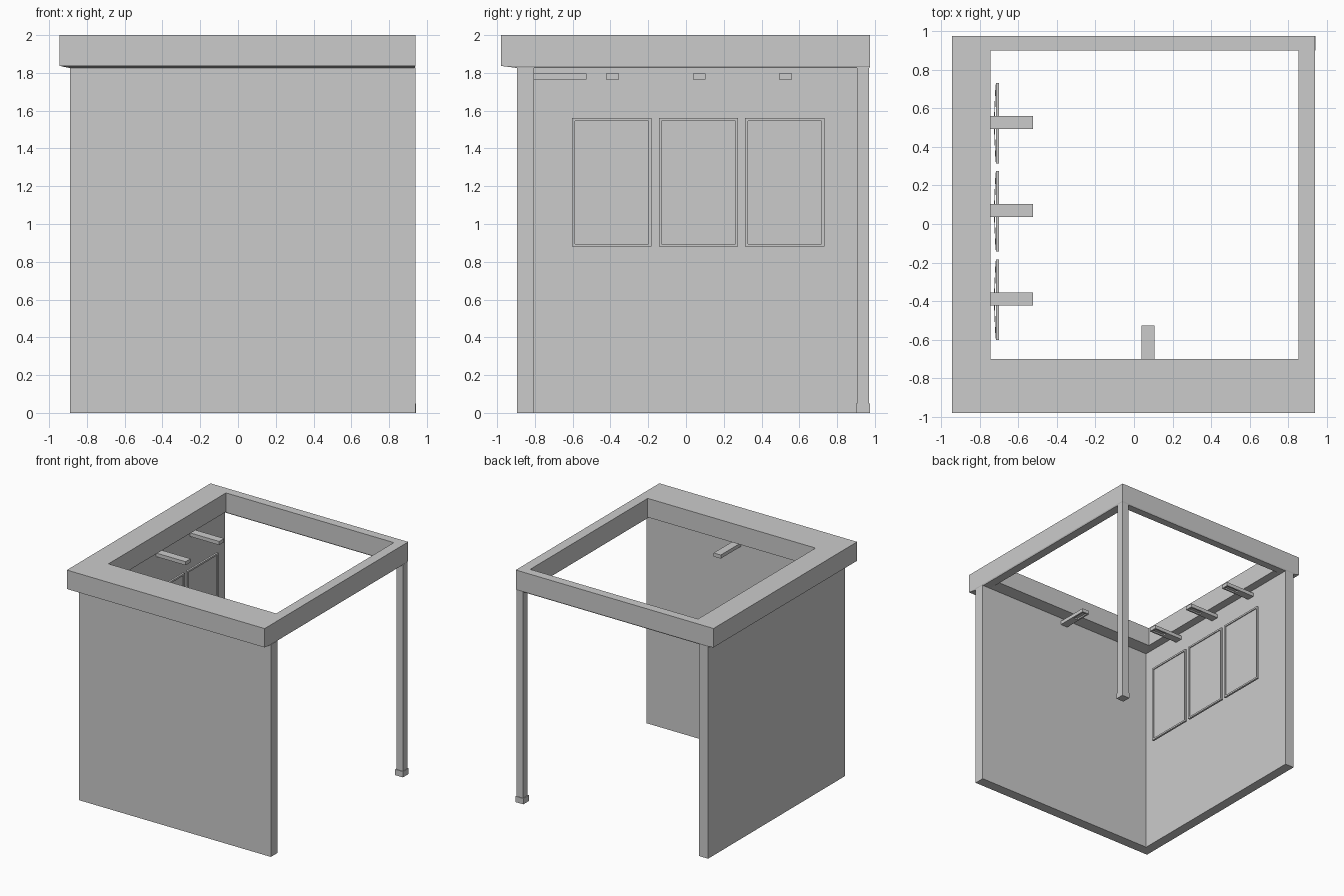
import bpy, bmesh
from mathutils import Matrix

if "Cube" in bpy.data.objects:
    bpy.data.objects.remove(bpy.data.objects["Cube"])


def make_object(name, bm):
    bmesh.ops.recalc_face_normals(bm, faces=bm.faces)
    mesh = bpy.data.meshes.new(name)
    bm.to_mesh(mesh)
    bm.free()
    ob = bpy.data.objects.new(name, mesh)
    bpy.context.collection.objects.link(ob)
    return ob


def box(name, x, y, z):
    bm = bmesh.new()
    bmesh.ops.create_cube(bm, size=1)
    for v in bm.verts:
        for i, (a, b) in enumerate((x, y, z)):
            v.co[i] = a if v.co[i] < 0 else b
    return make_object(name, bm)


def prism(name, profile, z0, z1):
    bm = bmesh.new()
    face = bm.faces.new([bm.verts.new((x, y, z0)) for x, y in profile])
    ext = bmesh.ops.extrude_face_region(bm, geom=[face])
    for v in ext["geom"]:
        if isinstance(v, bmesh.types.BMVert):
            v.co.z = z1
    return make_object(name, bm)


def ring(name, rects, matrix=Matrix()):
    """Closed rectangular frame lofted through nested rectangles (x0, x1, y0, y1, z)."""
    bm = bmesh.new()
    loops = [[bm.verts.new((x, y, z)) for x, y in ((a, c), (b, c), (b, d), (a, d))]
             for a, b, c, d, z in rects]
    for p, q in zip(loops, loops[1:] + loops[:1]):
        for i in range(4):
            j = (i + 1) % 4
            bm.faces.new((p[i], p[j], q[j], q[i]))
    bm.transform(matrix)
    return make_object(name, bm)


# L-shaped walls
prism("walls", [(-.89, -.895), (.94, -.895), (.94, -.805), (-.805, -.805),
                (-.805, .97), (-.89, .97)], 0, 1.828)

# Roof frame with slightly sloping soffits either side of the wall line
outer = (-.945, .94, -.98, .975)
inner = (-.745, .855, -.70, .90)
ring("roof_frame", [(*outer, 2), (*outer, 1.837),
                    (-.89, .935, -.895, .97, 1.826),
                    (-.805, .86, -.805, .905, 1.826),
                    (*inner, 1.837), (*inner, 2)])

# Corner post and its foot
box("corner_post", (.875, .938), (.906, .97), (.05, 1.83))
box("post_foot", (.868, .942), (.90, .975), (0, .05))


# Picture lights: short arms with a recess under the tip
def picture_light(name, matrix):
    bm = bmesh.new()
    bmesh.ops.create_grid(bm, x_segments=1, y_segments=1, size=.5)
    for v in bm.verts:
        v.co = (.28 if v.co.x > 0 else 0, v.co.y * .068, 1.796)
    ext = bmesh.ops.extrude_face_region(bm, geom=bm.faces[:])
    for v in ext["geom"]:
        if isinstance(v, bmesh.types.BMVert):
            v.co.z = 1.765
    bm.transform(matrix)
    ob = make_object(name, bm)
    cutter = box(name + "_cutter", (.15, .265), (-.02, .02), (1.75, 1.777))
    cutter.data.transform(matrix)
    cutter.hide_render = True
    cutter.hide_viewport = True
    mod = ob.modifiers.new("recess", "BOOLEAN")
    mod.operation = "DIFFERENCE"
    mod.solver = "EXACT"
    mod.object = cutter


picture_light("front_wall_light",
              Matrix.Translation((.072, -.808, 0)) @ Matrix.Rotation(1.5707963, 4, 'Z'))

# Framed pictures, each with a hanging wire and a light above
upright = Matrix(((0, 0, 1, 0), (1, 0, 0, 0), (0, 1, 0, 0), (0, 0, 0, 1)))
for n, y in enumerate((-.393, .066, .523), 1):
    picture_light(f"side_wall_light_{n}", Matrix.Translation((-.805, y + .004, 0)))
    a, b = y - .21, y + .21
    out = (a, b, .88, 1.56)
    inn = (a + .015, b - .015, .895, 1.545)
    ring(f"picture_frame_{n}", [(*out, -.70), (*out, -.717), (*inn, -.717), (*inn, -.70)], upright)
    box(f"picture_{n}", (-.715, -.708), (a + .014, b - .014), (.894, 1.546))
    wire = bpy.data.curves.new(f"hanging_wire_{n}", "CURVE")
    wire.dimensions = "3D"
    wire.bevel_depth = .002
    wire.bevel_resolution = 0
    line = wire.splines.new("POLY")
    line.points.add(2)
    for p, co in zip(line.points, ((-.717, a + .01, 1.42), (-.726, y, 1.5), (-.717, b - .01, 1.42))):
        p.co = (*co, 1)
    bpy.context.collection.objects.link(bpy.data.objects.new(f"hanging_wire_{n}", wire))
